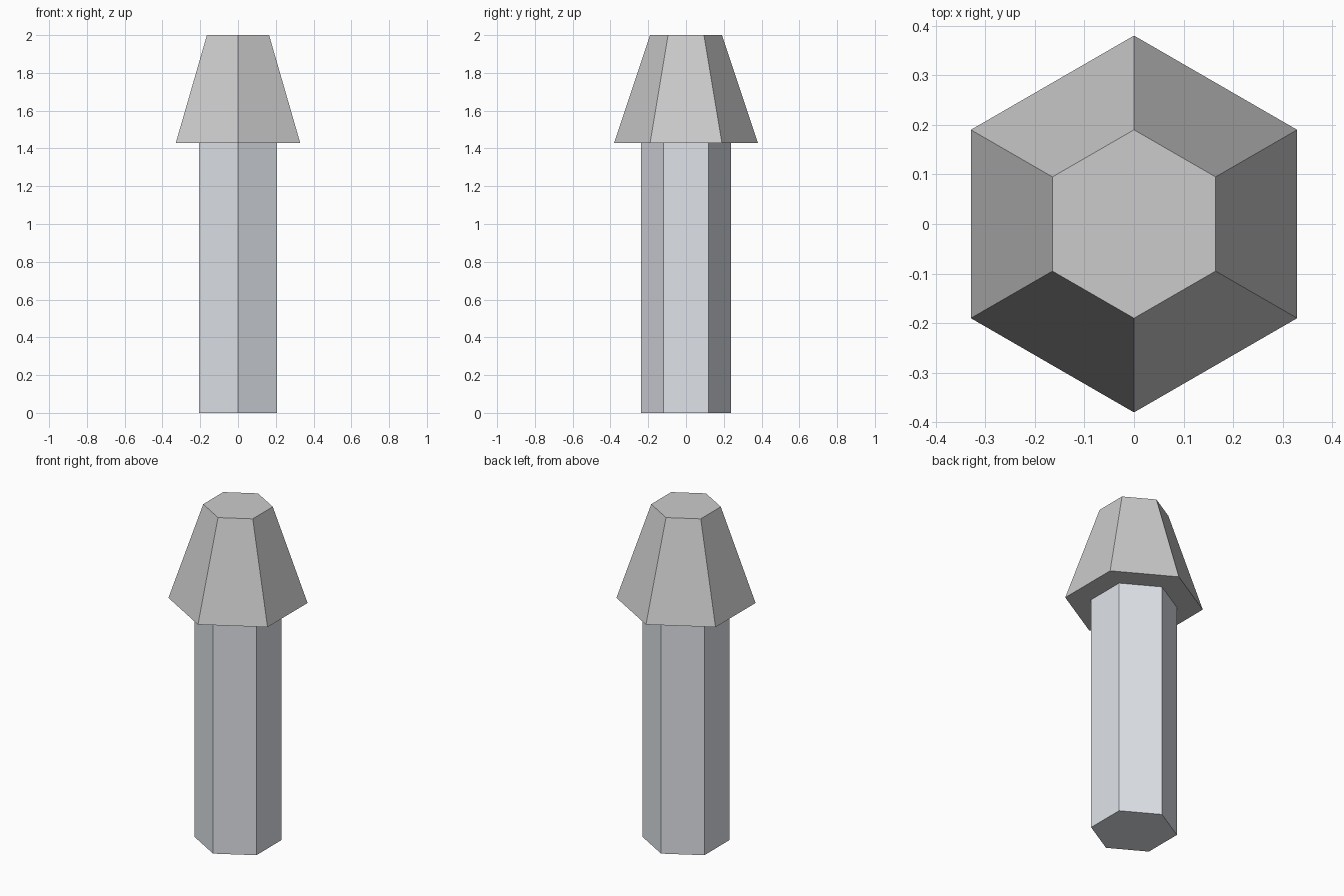
import bpy, bmesh
from math import sin, cos, pi

if "Cube" in bpy.data.objects:
    bpy.data.objects.remove(bpy.data.objects["Cube"])

SIDES = 6


def hex_part(name, r_bottom, r_top, z_bottom, z_top):
    """Closed six-sided frustum with corners pointing along +y and -y."""
    bm = bmesh.new()
    rings = []
    for r, z in ((r_bottom, z_bottom), (r_top, z_top)):
        rings.append([bm.verts.new((r * cos(pi / 2 + 2 * pi * i / SIDES),
                                    r * sin(pi / 2 + 2 * pi * i / SIDES), z))
                      for i in range(SIDES)])
    low, high = rings
    for i in range(SIDES):
        j = (i + 1) % SIDES
        bm.faces.new((low[i], low[j], high[j], high[i]))
    bm.faces.new(low[::-1])
    bm.faces.new(high)
    mesh = bpy.data.meshes.new(name)
    bm.to_mesh(mesh)
    bm.free()
    obj = bpy.data.objects.new(name, mesh)
    bpy.context.collection.objects.link(obj)
    return obj


# Straight shaft, faintly blue grey
shaft = hex_part("shaft", 0.237, 0.237, 0.0, 1.43)
steel = bpy.data.materials.new("blue_grey")
steel.diffuse_color = (0.74, 0.77, 0.82, 1.0)
steel.use_nodes = True
steel.node_tree.nodes["Principled BSDF"].inputs["Base Color"].default_value = steel.diffuse_color
shaft.data.materials.append(steel)

# Tapered head with flat tip
hex_part("head", 0.38, 0.19, 1.43, 2.0)
